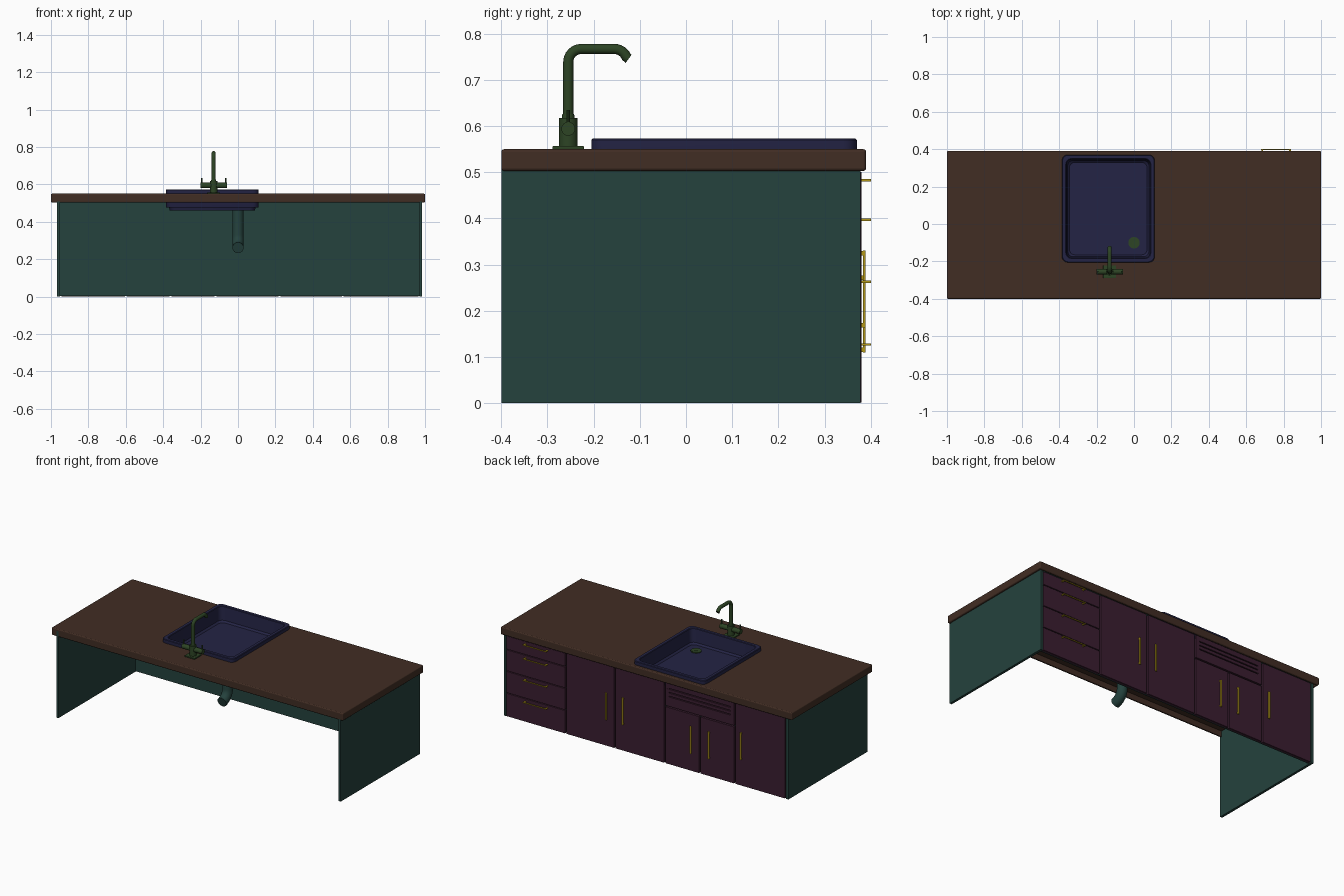
import bpy, bmesh
from math import sin, cos, pi, radians
from mathutils import Vector

old = bpy.data.objects.get("Cube")
if old:
    bpy.data.objects.remove(old, do_unlink=True)


def material(name, rgb):
    m = bpy.data.materials.new(name)
    m.use_nodes = True
    m.diffuse_color = (*rgb, 1)
    m.node_tree.nodes["Principled BSDF"].inputs["Base Color"].default_value = (*rgb, 1)
    return m


BROWN = material("dark_brown", (0.053, 0.026, 0.017))
TEAL = material("dark_teal", (0.018, 0.054, 0.047))
NAVY = material("navy", (0.017, 0.017, 0.058))
GREEN = material("dark_green", (0.026, 0.058, 0.018))
PLUM = material("plum", (0.043, 0.013, 0.03))
GOLD = material("gold", (0.45, 0.31, 0.01))


def finish(name, bm, mat, smooth=False):
    bmesh.ops.recalc_face_normals(bm, faces=bm.faces)
    me = bpy.data.meshes.new(name)
    bm.to_mesh(me)
    bm.free()
    me.materials.append(mat)
    ob = bpy.data.objects.new(name, me)
    bpy.context.collection.objects.link(ob)
    if smooth:
        bpy.ops.object.select_all(action='DESELECT')
        ob.select_set(True)
        bpy.context.view_layer.objects.active = ob
        bpy.ops.object.shade_smooth_by_angle(angle=radians(35))
    return ob


def box(name, x, y, z, mat, bevel=0):
    bm = bmesh.new()
    bmesh.ops.create_cube(bm, size=1)
    for v in bm.verts:
        v.co = [lo + (c + 0.5) * (hi - lo) for c, (lo, hi) in zip(v.co, (x, y, z))]
    if bevel:
        bmesh.ops.bevel(bm, geom=bm.edges[:], offset=bevel, segments=3,
                        profile=0.5, affect='EDGES')
    return finish(name, bm, mat)


def loft(name, loops, mat):
    bm = bmesh.new()
    rings = [[bm.verts.new(p) for p in loop] for loop in loops]
    n = len(rings[0])
    for a, b in zip(rings, rings[1:]):
        for i in range(n):
            j = (i + 1) % n
            bm.faces.new((a[i], a[j], b[j], b[i]))
    bm.faces.new(rings[0])
    bm.faces.new(rings[-1])
    return finish(name, bm, mat, True)


def tube(name, path, radii, mat, sides=20):
    # Sweep a circle along the path, mitring each corner
    pts = [Vector(p) for p in path]
    if not isinstance(radii, (list, tuple)):
        radii = [radii] * len(pts)
    loops = []
    side = None
    for i, p in enumerate(pts):
        d = (pts[min(i + 1, len(pts) - 1)] - pts[max(i - 1, 0)]).normalized()
        if side is None:
            side = d.orthogonal().normalized()
        side = (side - d * side.dot(d)).normalized()
        up = d.cross(side)
        loops.append([p + radii[i] * (side * cos(2 * pi * k / sides) + up * sin(2 * pi * k / sides))
                      for k in range(sides)])
    return loft(name, loops, mat)


def sink_loop(inset, z, r=0.03):
    cx, cy, hx, hy = -0.1375, 0.0825, 0.2475 - inset, 0.2875 - inset
    out = []
    for q, (sx, sy) in enumerate(((1, 1), (-1, 1), (-1, -1), (1, -1))):
        for k in range(6):
            a = (q + k / 5) * pi / 2
            out.append((cx + sx * (hx - r) + r * cos(a), cy + sy * (hy - r) + r * sin(a), z))
    return out


def cut(target, cutter):
    mod = target.modifiers.new("cut", 'BOOLEAN')
    mod.operation = 'DIFFERENCE'
    mod.solver = 'EXACT'
    mod.object = cutter
    cutter.hide_render = True
    cutter.hide_set(True)


# Worktop: rounded slab, hollow below, with the sink opening
top = box("worktop", (-1, 1), (-0.4, 0.39), (0.503, 0.55), BROWN, 0.006)
cut(top, box("worktop_hollow_cutter", (-0.988, 0.988), (-0.388, 0.378), (0.45, 0.538), BROWN))
cut(top, loft("sink_hole_cutter", [sink_loop(0.005, 0.52), sink_loop(0.005, 0.6)], BROWN))

# Carcass: two side panels and the panel behind the doors
box("side_panel_right", (-0.967, -0.952), (-0.4, 0.378), (0, 0.537), TEAL)
box("side_panel_left", (0.97, 0.985), (-0.4, 0.378), (0, 0.537), TEAL)
box("back_panel", (-0.952, 0.97), (0.355, 0.364), (0.003, 0.537), TEAL)

# Doors
FACE = (0.364, 0.38)
for name, x0, x1, z1 in (("end_door", -0.945, -0.605, 0.501),
                         ("small_door_a", -0.595, -0.365, 0.352),
                         ("small_door_b", -0.355, -0.125, 0.352),
                         ("tall_door_a", -0.115, 0.217, 0.501),
                         ("tall_door_b", 0.227, 0.555, 0.501)):
    box(name, (x0, x1), FACE, (0.001, z1), PLUM, 0.0015)


def handle(name, centre, half, reach, vertical):
    # Slim bar on two posts
    cx, cz = centre
    w = 0.005 if vertical else 0.0025
    y0, y1 = 0.379, 0.379 + reach

    def piece(label, lo, hi, y):
        along, across = (lo, hi), (-w, w)
        dx, dz = (across, along) if vertical else (along, across)
        box(label, (cx + dx[0], cx + dx[1]), y, (cz + dz[0], cz + dz[1]), GOLD)

    piece(name + "_bar", -half, half, (y1 - 0.006, y1))
    for s in (-1, 1):
        p = s * (half - 0.006)
        piece(name + "_post", p - 0.005, p + 0.005, (y0, y1 - 0.006))


for i, (x, z) in enumerate(((-0.645, 0.247), (-0.425, 0.194), (-0.3, 0.194),
                            (0.165, 0.247), (0.28, 0.247))):
    handle("door_handle_%d" % i, (x, z), 0.084, 0.01, True)

# Drawers, each with a handle close to its upper edge
edges = (0.001, 0.147, 0.283, 0.417, 0.503)
for i, (z0, z1) in enumerate(zip(edges, edges[1:])):
    box("drawer_%d" % i, (0.565, 0.966), FACE, (z0, z1 - 0.004), PLUM, 0.0015)
    handle("drawer_handle_%d" % i, (0.76, z1 - 0.02), 0.08, 0.022, False)

# Vent panel with three slots
vx = (-0.595, -0.125)
box("vent_backing", vx, (0.364, 0.37), (0.36, 0.501), PLUM)
rails = ((0.36, 0.418), (0.424, 0.442), (0.448, 0.466), (0.472, 0.501))
for z in rails:
    box("vent_rail", vx, (0.37, 0.38), z, PLUM)
for x in ((vx[0], vx[0] + 0.025), (vx[1] - 0.025, vx[1])):
    box("vent_stile", x, (0.37, 0.3799), (0.361, 0.5), PLUM)

# Sink basin, from the underside over the rim to the floor
loft("sink", [sink_loop(i, z) for i, z in
              ((0.02, 0.46), (0.016, 0.475), (0.002, 0.475), (0, 0.48), (0, 0.57), (0.003, 0.573),
               (0.02, 0.573), (0.023, 0.57), (0.03, 0.49), (0.04, 0.48))], NAVY)

# Drain and waste pipe
tube("drain_ring", [(0, -0.1, 0.478), (0, -0.1, 0.484), (0, -0.1, 0.4841), (0, -0.1, 0.481)],
     [0.031, 0.031, 0.023, 0.02], GREEN)
tube("drain_plug", [(0, -0.1, 0.478), (0, -0.1, 0.486)], 0.01, GREEN)
bend = [(0, -0.17 + 0.07 * cos(a), 0.33 - 0.07 * sin(a))
        for a in (radians(80) * k / 8 for k in range(9))]
tube("waste_pipe", [(0, -0.1, 0.465)] + bend, 0.03, TEAL)

# Tap: base plate, body, spout, cross bar and levers
TX, TY = -0.13, -0.255
box("tap_base", (TX - 0.035, TX + 0.035), (TY - 0.034, TY + 0.034), (0.549, 0.557), GREEN, 0.002)
tube("tap_body", [(TX, TY, z) for z in (0.555, 0.617, 0.6171, 0.626)],
     [0.02, 0.02, 0.014, 0.013], GREEN)
r = 0.028
rise = [(TX, TY + r - r * cos(a), 0.739 + r * sin(a)) for a in (pi / 12 * k for k in range(7))]
fall = [(TX, -0.155 + r * sin(a), 0.767 - r + r * cos(a)) for a in (pi / 16 * k for k in range(7))]
tube("tap_spout", [(TX, TY, 0.61)] + rise + fall + [(TX, -0.124, 0.746)], 0.011, GREEN)
tube("tap_cross_bar", [(TX - 0.07, TY, 0.594), (TX + 0.07, TY, 0.594)], 0.015, GREEN)
for s in (-1, 1):
    x = TX + s * 0.064
    tube("tap_lever", [(x, TY, 0.594), (x, TY, 0.635)], 0.004, GREEN, 10)
